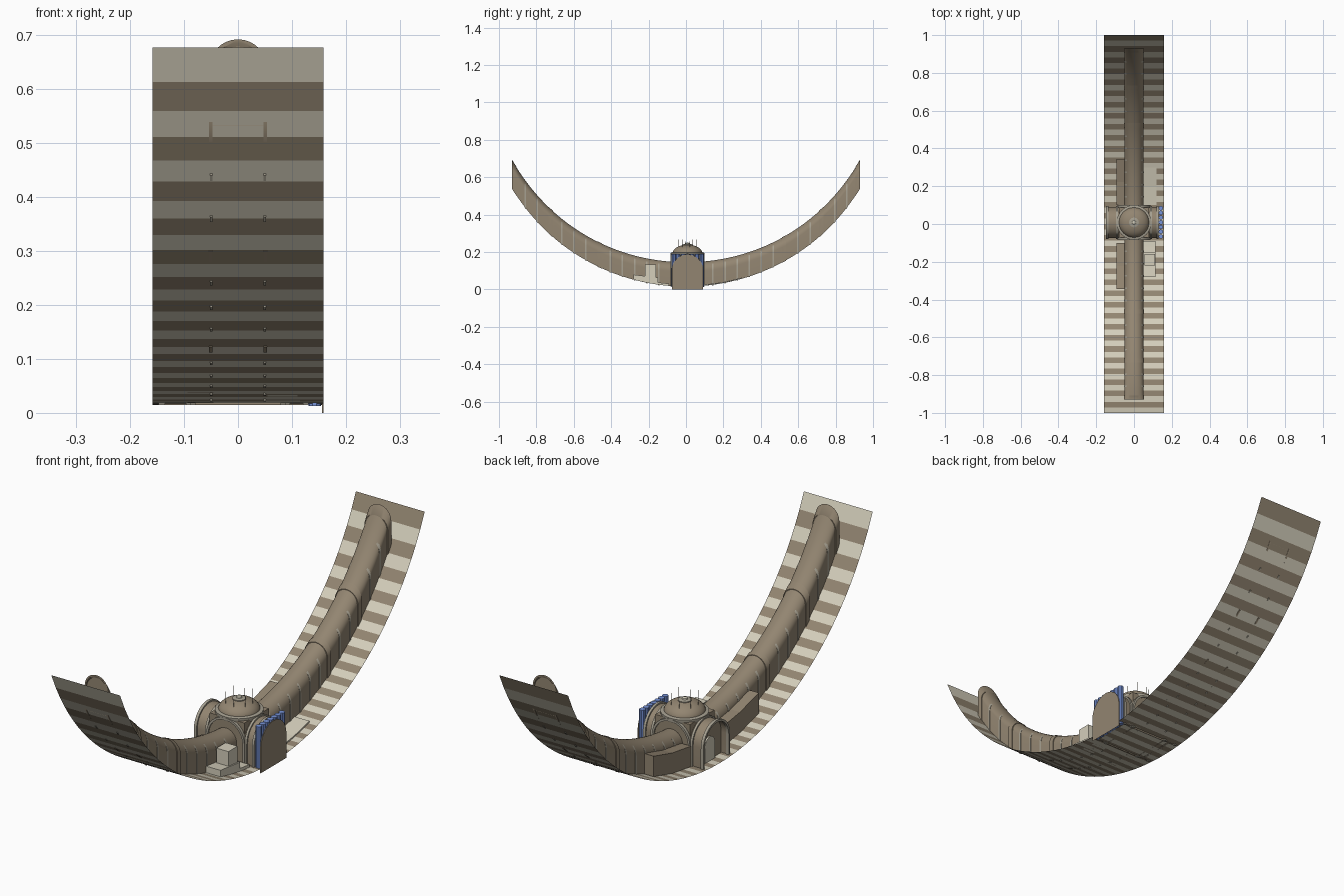
import bpy, bmesh, math
from math import sin, cos, pi, radians

cube = bpy.data.objects.get("Cube")
if cube:
    bpy.data.objects.remove(cube)

R, LOW = 1.087, 0.015      # radius and lowest height of the curved ground


def ground(y):
    return LOW + R - math.sqrt(R * R - y * y)


def material(name, rgb):
    m = bpy.data.materials.new(name)
    m.use_nodes = True
    m.diffuse_color = (*rgb, 1)
    m.node_tree.nodes["Principled BSDF"].inputs["Base Color"].default_value = (*rgb, 1)
    return m


BROWN = material("earth brown", (0.29, 0.235, 0.165))
CREAM = material("pale cream", (0.66, 0.62, 0.5))
TRIM = material("stone grey", (0.38, 0.35, 0.28))
BLUE = material("soft blue", (0.19, 0.3, 0.7))


def finish(name, bm, mats, smooth=True, fix=True):
    if fix:
        bmesh.ops.recalc_face_normals(bm, faces=bm.faces[:])
    me = bpy.data.meshes.new(name)
    bm.to_mesh(me)
    bm.free()
    for m in mats:
        me.materials.append(m)
    ob = bpy.data.objects.new(name, me)
    bpy.context.collection.objects.link(ob)
    if smooth:
        bpy.ops.object.select_all(action='DESELECT')
        ob.select_set(True)
        bpy.context.view_layer.objects.active = ob
        bpy.ops.object.shade_smooth_by_angle(angle=radians(35))
    return ob


def arch(half, height, n=16):
    """Round-headed outline as (across, up) pairs, foot to foot."""
    spring = height - half
    head = [(half * cos(pi * i / n), spring + half * sin(pi * i / n)) for i in range(n + 1)]
    return [(half, 0)] + head + [(-half, 0)]


def loft(bm, rings, closed=False, caps=(False, False)):
    rows = [[bm.verts.new(p) for p in ring] for ring in rings]
    n = len(rows[0])
    for a, b in zip(rows, rows[1:]):
        for i in range(n if closed else n - 1):
            j = (i + 1) % n
            bm.faces.new((a[i], a[j], b[j], b[i]))
    for row, cap in zip((rows[0], rows[-1]), caps):
        if cap:
            bm.faces.new(row)


def place(outline, axis, at, base):
    if axis == 'Y':
        return [(u, at, base + v) for u, v in outline]
    return [(at, u + 0.008, base + v) for u, v in outline]


def frame(bm, axis, a, b, half, height, t, bases):
    """Arched band of thickness t between stations a and b."""
    outer, inner = arch(half + t, height + t), arch(half - 0.003, height - 0.003)
    band = outer + inner[::-1]
    loft(bm, [place(band, axis, a, bases[0]), place(band, axis, b, bases[1])],
         closed=True, caps=(True, True))


def box(bm, x0, x1, y0, y1, low, high):
    """Block whose floor and roof are functions of y."""
    rings = [[(x0, y, low(y)), (x1, y, low(y)), (x1, y, high(y)), (x0, y, high(y))]
             for y in (y0, (y0 + y1) / 2, y1)]
    loft(bm, rings, closed=True, caps=(True, True))


# Curved striped ground sheet
STRIPES = 68
bm = bmesh.new()
ys = [-1 + 2 * i / STRIPES for i in range(STRIPES + 1)]
loft(bm, [[(-0.158, y, ground(y)), (0.158, y, ground(y))] for y in ys])
bm.faces.ensure_lookup_table()
for i, f in enumerate(bm.faces):
    f.material_index = i % 2
    f.normal_update()
    if f.normal.z < 0:
        f.normal_flip()
finish("striped_ground", bm, [CREAM, BROWN], smooth=False, fix=False)


# Arched tunnels on either side of the room
HALF = 0.05


def tall(y):
    return 0.13 + 0.022 * (y / 0.93) ** 4


for side, label in ((-1, "front"), (1, "back")):
    seams = [0.08, 0.47 if side < 0 else 0.53, 0.73, 0.925]
    bm = bmesh.new()
    ribs = bmesh.new()
    collars = bmesh.new()
    for k, (a, b) in enumerate(zip(seams, seams[1:])):
        steps = round((b - a) / 0.033)
        stations = [side * (a + (b - a) * i / steps) for i in range(steps + 1)]
        loft(bm, [place(arch(HALF, tall(y)), 'Y', y, ground(y)) for y in stations],
             caps=(False, k == 2))
        # thin ribs between the seams
        for y in stations[2:-1:2]:
            ends = (y - 0.004, y + 0.004)
            frame(ribs, 'Y', *ends, HALF, tall(y), 0.002, [ground(e) - 0.003 for e in ends])
        # raised collar at the outer end of each length
        ends = (side * (b - 0.018), side * (b + 0.004))
        frame(collars, 'Y', *ends, HALF, tall(b), 0.004, [ground(e) - 0.002 for e in ends])
    finish(label + "_tunnel", bm, [BROWN])
    finish(label + "_tunnel_ribs", ribs, [TRIM])
    finish(label + "_tunnel_collars", collars, [BROWN])

    # long lean-to beside the tunnel
    bm = bmesh.new()
    y0, y1 = sorted((side * 0.1, side * 0.345))
    box(bm, -0.093, -0.045, y0, y1, ground, lambda y: ground(y) + 0.085)
    finish(label + "_side_store", bm, [BROWN], smooth=False)

# Crossing vaults of the central room
bm = bmesh.new()
vault = arch(0.082, 0.17)
loft(bm, [place(vault, 'X', x, LOW) for x in (-0.143, 0.13)], caps=(False, True))
loft(bm, [place(vault, 'Y', y, LOW) for y in (-0.078, 0.094)], caps=(True, True))
finish("room_vaults", bm, [BROWN])

bm = bmesh.new()
for a, b in ((-0.147, -0.135), (-0.096, -0.086), (0.086, 0.096), (0.12, 0.13)):
    frame(bm, 'X', a, b, 0.082, 0.17, 0.006, (LOW, LOW))
for a, b in ((-0.084, -0.072), (0.088, 0.1)):
    frame(bm, 'Y', a, b, 0.082, 0.17, 0.006, (LOW, LOW))
finish("room_arch_frames", bm, [TRIM])

# Entrance wall set back inside the open vault, with its door
bm = bmesh.new()
loft(bm, [place(vault, 'X', x, LOW) for x in (-0.11, -0.105)], caps=(True, True))
finish("entrance_wall", bm, [BROWN])
bm = bmesh.new()
loft(bm, [place(arch(0.032, 0.1), 'X', x, LOW) for x in (-0.116, -0.109)], caps=(True, True))
finish("entrance_door", bm, [CREAM])

# Flat arched end wall and the blue posts behind it
bm = bmesh.new()
loft(bm, [place(arch(0.084, 0.187), 'X', x, 0) for x in (0.155, 0.158)], caps=(True, True))
finish("end_wall", bm, [BROWN])


def lathe(name, profile, mat, centre=(0, 0.008), n=32):
    bm = bmesh.new()
    loft(bm, [[(centre[0] + r * cos(2 * pi * i / n), centre[1] + r * sin(2 * pi * i / n), z)
               for i in range(n)] for r, z in profile], closed=True, caps=(True, True))
    return finish(name, bm, [mat])


for i in range(7):
    lathe(f"blue_post_{i + 1}", [(0.012, LOW - 0.002), (0.012, 0.19)], BLUE,
          (0.142, -0.066 + 0.025 * i), 10)

# Drum, dome, cap and mast ring
bm = bmesh.new()
box(bm, -0.08, 0.08, -0.072, 0.088, lambda y: 0.1, lambda y: 0.186)
finish("room_core", bm, [BROWN], smooth=False)
lathe("dome_drum", [(0.09, 0.178), (0.092, 0.182), (0.092, 0.195), (0.08, 0.198)], TRIM)
dome = [(0.08 * cos(a), 0.192 + 0.047 * sin(a)) for a in [pi / 2 * i / 10 for i in range(10)]]
lathe("dome", dome, BROWN)
lathe("dome_cap_ring", [(0.026, 0.23), (0.026, 0.24), (0.02, 0.242)], TRIM)
lathe("dome_cap", [(0.012, 0.238), (0.01, 0.247), (0.003, 0.25)], CREAM)
for i in range(8):
    a = 2 * pi * (i + 0.3) / 8
    lathe(f"mast_{i + 1}", [(0.001, 0.205), (0.001, 0.255 + 0.012 * (i % 2))], TRIM,
          (0.055 * cos(a), 0.008 + 0.055 * sin(a)), 5)

# Equipment blocks on the left of the front tunnel, and a pad by the back one
bm = bmesh.new()
box(bm, 0.05, 0.115, -0.28, -0.15, ground, lambda y: 0.045 - 0.12 * y)
box(bm, 0.05, 0.115, -0.15, -0.09, ground, lambda y: ground(y) + 0.012)
box(bm, 0.055, 0.11, -0.22, -0.16, ground, lambda y: 0.132)
finish("equipment_blocks", bm, [CREAM], smooth=False)
bm = bmesh.new()
box(bm, 0.05, 0.118, 0.1, 0.3, ground, lambda y: ground(y) + 0.006)
finish("back_pad", bm, [CREAM], smooth=False)
